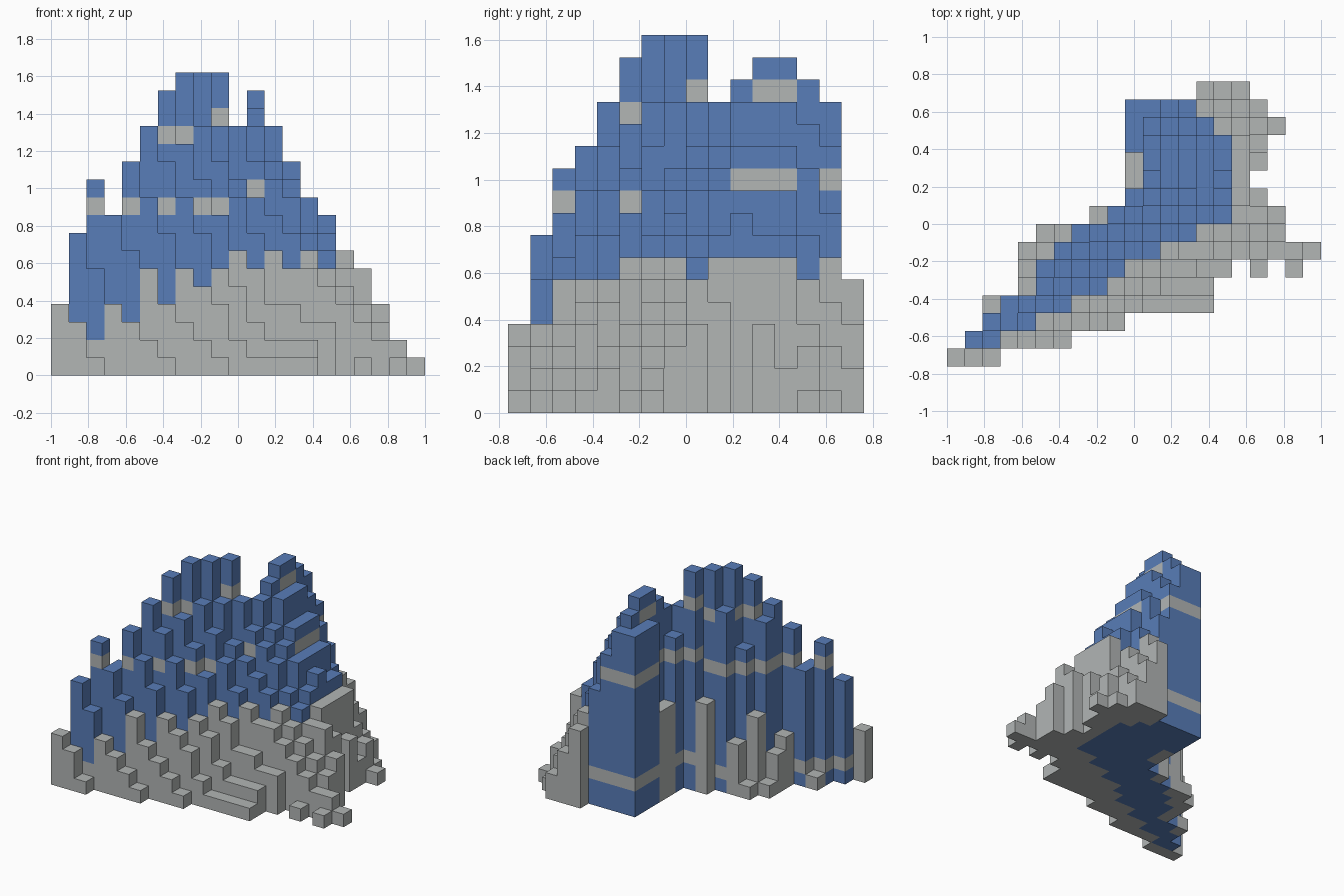
import bpy
import bmesh

CELL = 2 / 21
COLS, ROWS = 21, 16

# Profile of each row, front to back: knots (column, height in blocks),
# and the span of columns that belongs to the blue core
FRONT_ROWS = [
    (None, [(0, 4), (1, 3), (2, 1)]),
    ((1, 2), [(1, 8), (3, 4), (6, 1)]),
    ((2, 4), [(2, 11), (4, 7), (5, 6), (6, 4), (9, 1)]),
    ((3, 6), [(2, 1), (3, 9), (4, 12), (7, 6), (11, 1), (14, 1)]),
    ((5, 8), [(4, 4), (5, 14), (9, 6), (12, 2), (14, 2)]),
    ((5, 9), [(4, 3), (5, 13), (6, 16), (7, 13), (10, 7), (12, 4), (15, 3)]),
    ((6, 11), [(4, 1), (5, 6), (6, 11), (7, 17), (8, 14), (11, 8), (17, 3), (20, 1)]),
    ((7, 13), [(5, 1), (6, 4), (7, 14), (8, 17), (10, 11), (18, 3)]),
]
BACK_ROWS = [
    ((9, 15), [(8, 7), (9, 17), (10, 14), (12, 11), (15, 7), (17, 6), (18, 4)]),
    ((10, 15), [(10, 12), (11, 14), (13, 11), (16, 7), (17, 5)]),
    ((11, 15), [(10, 7), (11, 15), (13, 12), (15, 9), (16, 7)]),
    ((11, 15), [(10, 7), (11, 16), (15, 8), (16, 7), (17, 4)]),
    ((10, 15), [(10, 14), (11, 16), (15, 8), (16, 7), (17, 2)]),
    ((10, 14), [(10, 14), (11, 15), (13, 11), (14, 8), (15, 6), (18, 1)]),
    ((10, 13), [(10, 14), (11, 14), (13, 9), (17, 1)]),
    (None, [(14, 6), (16, 2)]),
]
LOOSE_BLOCKS = [(17, 5), (19, 5)]


def make_material(name, color):
    mat = bpy.data.materials.new(name)
    mat.use_nodes = True
    mat.diffuse_color = color
    mat.node_tree.nodes["Principled BSDF"].inputs["Base Color"].default_value = color
    return mat


def build_heights():
    """Interpolate every row profile into whole-block column heights."""
    heights, core = {}, set()
    for row, (span, knots) in enumerate(FRONT_ROWS + BACK_ROWS):
        for (c0, h0), (c1, h1) in zip(knots, knots[1:]):
            for col in range(c0, c1 + 1):
                t = (col - c0) / (c1 - c0)
                heights[col, row] = round(h0 + (h1 - h0) * t)
        if span:
            core.update((col, row) for col in range(span[0], span[1] + 1))
    for cell in LOOSE_BLOCKS:
        heights[cell] = 1
    return heights, core


def is_band(col, row, level, top):
    """Grey strata sit one block higher in the back right half."""
    shift = 1 if col + row >= 16 else 0
    return level - shift in (1, 9, 13) and level != top - 1


# Outward directions with face corners in counter-clockwise order
SIDES = {
    (1, 0, 0): [(1, 0, 0), (1, 1, 0), (1, 1, 1), (1, 0, 1)],
    (-1, 0, 0): [(0, 1, 0), (0, 0, 0), (0, 0, 1), (0, 1, 1)],
    (0, 1, 0): [(1, 1, 0), (0, 1, 0), (0, 1, 1), (1, 1, 1)],
    (0, -1, 0): [(0, 0, 0), (1, 0, 0), (1, 0, 1), (0, 0, 1)],
    (0, 0, 1): [(0, 0, 1), (1, 0, 1), (1, 1, 1), (0, 1, 1)],
    (0, 0, -1): [(0, 1, 0), (1, 1, 0), (1, 0, 0), (0, 0, 0)],
}


def build_blocks(name, cells, heights, materials, color_rule):
    """Make one object from the exposed block faces of the given cells."""
    bm = bmesh.new()
    corners = {}

    def vert(key):
        if key not in corners:
            x, y, z = key
            corners[key] = bm.verts.new(((x - COLS / 2) * CELL, (y - ROWS / 2) * CELL, z * CELL))
        return corners[key]

    for col, row in cells:
        top = heights[col, row]
        for level in range(top):
            for (dx, dy, dz), quad in SIDES.items():
                neighbour = heights.get((col + dx, row + dy), 0)
                if 0 <= level + dz < neighbour:
                    continue
                face = bm.faces.new([vert((col + x, row + y, level + z)) for x, y, z in quad])
                face.material_index = color_rule(col, row, level, top)

    # Merge flat runs of the same colour
    bmesh.ops.dissolve_limit(bm, angle_limit=0.01, verts=bm.verts, edges=bm.edges,
                             delimit={'MATERIAL'})
    mesh = bpy.data.meshes.new(name)
    bm.to_mesh(mesh)
    bm.free()
    for mat in materials:
        mesh.materials.append(mat)
    obj = bpy.data.objects.new(name, mesh)
    bpy.context.collection.objects.link(obj)
    return obj


default_cube = bpy.data.objects.get("Cube")
if default_cube:
    bpy.data.objects.remove(default_cube, do_unlink=True)

blue = make_material("slate blue", (0.098, 0.205, 0.48, 1))
grey = make_material("stone grey", (0.445, 0.465, 0.46, 1))

heights, core = build_heights()
skirt = [cell for cell in heights if cell not in core]

# Blue mountain with grey strata, then the plain grey foothills around it
build_blocks("mountain_core", sorted(core), heights, [blue, grey],
             lambda c, r, level, top: int(is_band(c, r, level, top)))
build_blocks("foothills", skirt, heights, [grey], lambda *_: 0)
